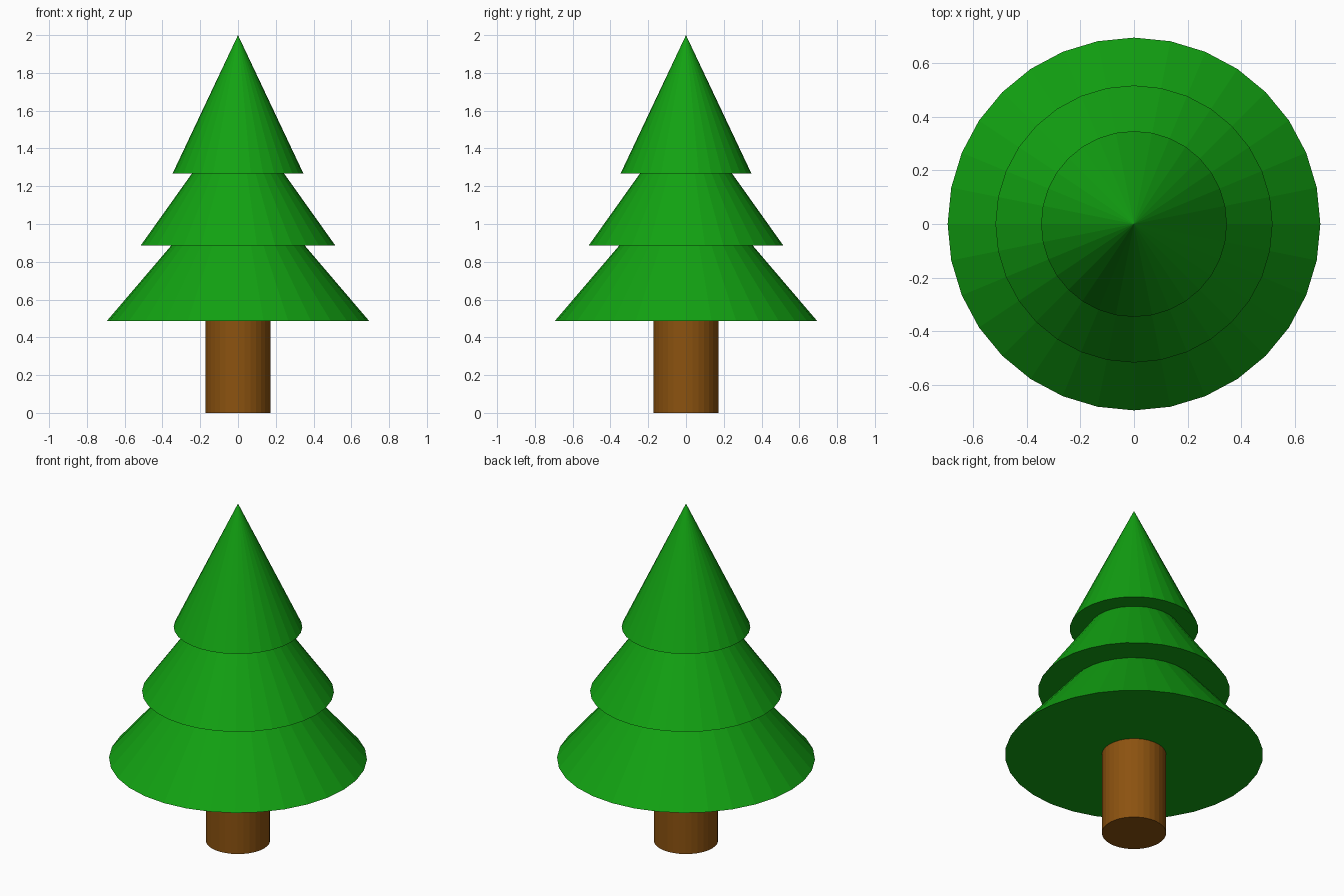
import bpy

if "Cube" in bpy.data.objects:
    bpy.data.objects.remove(bpy.data.objects["Cube"])


def material(name, color):
    mat = bpy.data.materials.new(name)
    mat.diffuse_color = (*color, 1.0)
    mat.use_nodes = True
    mat.node_tree.nodes["Principled BSDF"].inputs["Base Color"].default_value = mat.diffuse_color
    return mat


green = material("foliage_green", (0.006, 0.36, 0.006))
brown = material("bark_brown", (0.26, 0.085, 0.005))

# Trunk, its top tucked just inside the lowest tier
z_top = 0.52
bpy.ops.mesh.primitive_cylinder_add(vertices=32, radius=0.173, depth=z_top,
                                    location=(0, 0, z_top / 2))
trunk = bpy.context.object
trunk.name = "trunk"
trunk.data.materials.append(brown)

# Three overlapping foliage cones: name, radius, base z, apex z
tiers = [
    ("lower_foliage", 0.694, 0.487, 1.30),
    ("middle_foliage", 0.516, 0.885, 1.61),
    ("upper_foliage", 0.346, 1.268, 2.00),
]
for name, radius, base, apex in tiers:
    bpy.ops.mesh.primitive_cone_add(vertices=32, radius1=radius, radius2=0,
                                    depth=apex - base,
                                    location=(0, 0, (base + apex) / 2))
    cone = bpy.context.object
    cone.name = name
    cone.data.materials.append(green)
